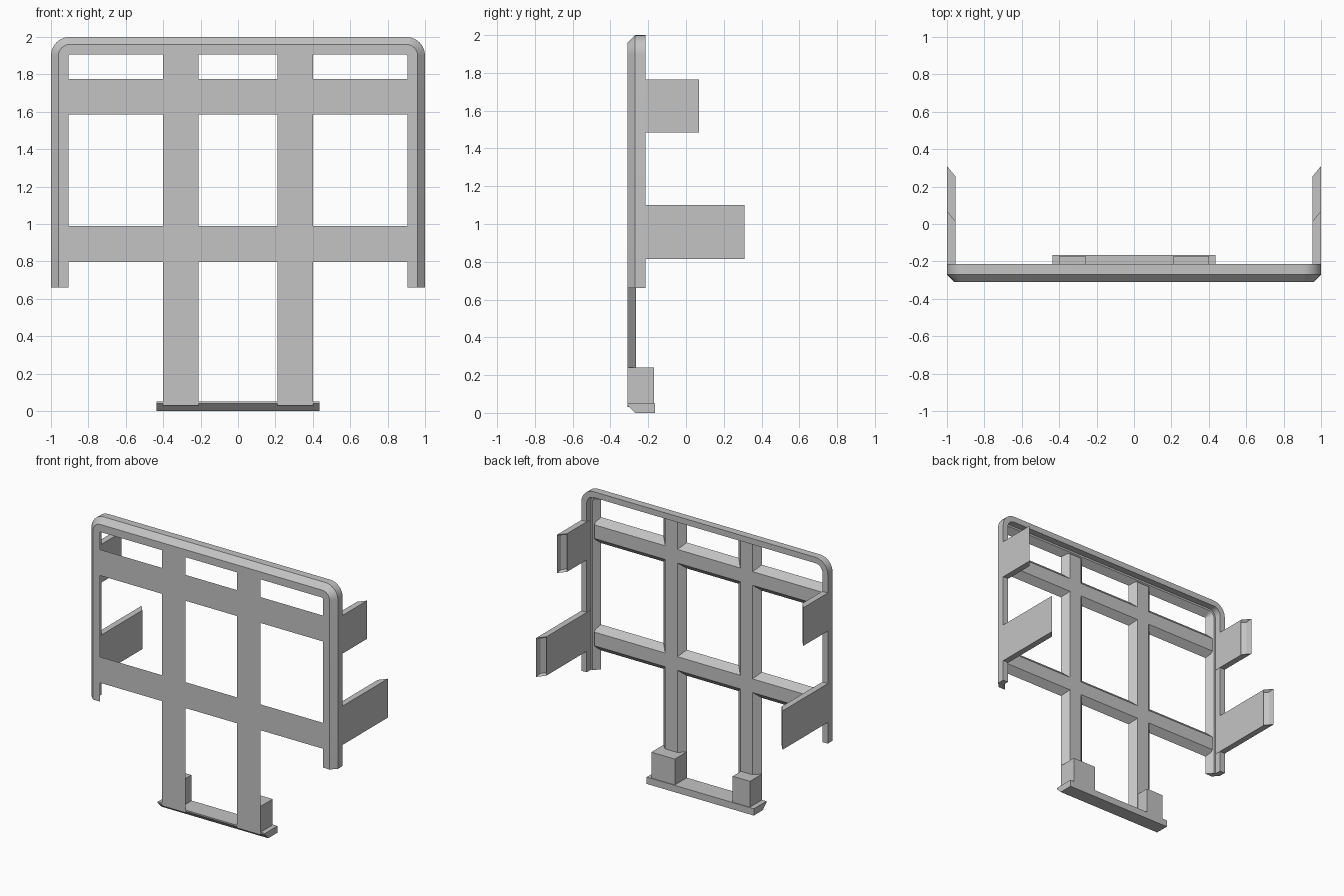
import bpy, bmesh, math
from mathutils import Vector

cube = bpy.data.objects.get("Cube")
if cube:
    bpy.data.objects.remove(cube, do_unlink=True)

grey = bpy.data.materials.new("plain_grey")
COLOUR = (0.55, 0.55, 0.55, 1)
grey.diffuse_color = COLOUR
grey.use_nodes = True
grey.node_tree.nodes["Principled BSDF"].inputs["Base Color"].default_value = COLOUR

FRONT, PLATE_BACK, RIM_BACK = -0.31, -0.265, -0.215


def finish(name, bm, smooth=False):
    bmesh.ops.recalc_face_normals(bm, faces=bm.faces[:])
    mesh = bpy.data.meshes.new(name)
    bm.to_mesh(mesh)
    bm.free()
    mesh.materials.append(grey)
    obj = bpy.data.objects.new(name, mesh)
    bpy.context.collection.objects.link(obj)
    if smooth:
        bpy.ops.object.select_all(action='DESELECT')
        obj.select_set(True)
        bpy.context.view_layer.objects.active = obj
        bpy.ops.object.shade_smooth_by_angle(angle=math.radians(25))
    return obj


def loft(rings):
    """Closed cross-sections joined in sequence, with end caps."""
    bm = bmesh.new()
    loops = [[bm.verts.new(p) for p in ring] for ring in rings]
    n = len(loops[0])
    for a, b in zip(loops, loops[1:]):
        for i in range(n):
            j = (i + 1) % n
            bm.faces.new((a[i], a[j], b[j], b[i]))
    bm.faces.new(loops[0])
    bm.faces.new(loops[-1])
    return bm


# Outer frame: rimmed section swept up, over and down with round corners
section = [(0.04, FRONT), (0, -0.27), (0, RIM_BACK), (0.043, RIM_BACK),
           (0.043, PLATE_BACK), (0.057, PLATE_BACK), (0.095, FRONT)]
R, STEPS = 0.1, 8
stations = [(-0.9, 0.66, math.pi)]
for cx, start in ((-0.9, math.pi), (0.9, math.pi / 2)):
    stations += [(cx, 1.9, start - math.pi / 2 * i / STEPS) for i in range(STEPS + 1)]
stations.append((0.9, 0.66, 0))
rings = [[(cx + math.cos(a) * (R - d), y, cz + math.sin(a) * (R - d))
          for d, y in section] for cx, cz, a in stations]
finish("outer_frame", loft(rings), smooth=True)


# Grille slats: wide at the front, bevelled towards the back
def slat(name, start, end, centre, half, vertical):
    shape = [(-half, FRONT), (half, FRONT),
             (half - 0.045, PLATE_BACK), (-half + 0.045, PLATE_BACK)]
    rings = [[(centre + w, y, t) if vertical else (t, y, centre + w)
              for w, y in shape] for t in (start, end)]
    finish(name, loft(rings))


for name, z in (("lower_crossbar", 0.893), ("upper_crossbar", 1.68)):
    slat(name, -0.93, 0.93, z, 0.095, False)
for name, x in (("right_upright", -0.305), ("left_upright", 0.305)):
    slat(name, 0.03, 1.93, x, 0.095, True)


# Side arms: slanted tips with a shallow slot
def arm(name, side, z0, z1, tip):
    outline = [(1, RIM_BACK - 0.04), (1, tip), (0.955, tip - 0.055), (0.955, RIM_BACK - 0.04)]
    bm = loft([[(side * x, y, z) for x, y in outline] for z in (z0, z1)])
    bmesh.ops.recalc_face_normals(bm, faces=bm.faces[:])
    bm.faces.ensure_lookup_table()
    end = max(bm.faces, key=lambda f: f.calc_center_median().y)
    bmesh.ops.inset_region(bm, faces=[end], thickness=0.018)
    push = Vector((0, -0.03, 0))
    bmesh.ops.translate(bm, verts=end.verts[:], vec=push)
    finish(name, bm)


for label, side in (("left", 1), ("right", -1)):
    arm(label + "_lower_arm", side, 0.815, 1.1, 0.31)
    arm(label + "_upper_arm", side, 1.485, 1.765, 0.07)

# Bottom ledge with a chamfered front underside
ledge = [(FRONT, 0.05), (FRONT, 0.04), (-0.27, 0), (-0.165, 0), (-0.165, 0.05)]
finish("bottom_ledge", loft([[(x, y, z) for y, z in ledge] for x in (-0.435, 0.435)]))

# Blocks behind the feet of the uprights
for name, x0, x1 in (("right_foot_block", -0.4, -0.26), ("left_foot_block", 0.21, 0.4)):
    base = [(x0, FRONT + 0.001), (x1, FRONT + 0.001), (x1, -0.17), (x0, -0.17)]
    finish(name, loft([[(x, y, z) for x, y in base] for z in (0.045, 0.24)]))
